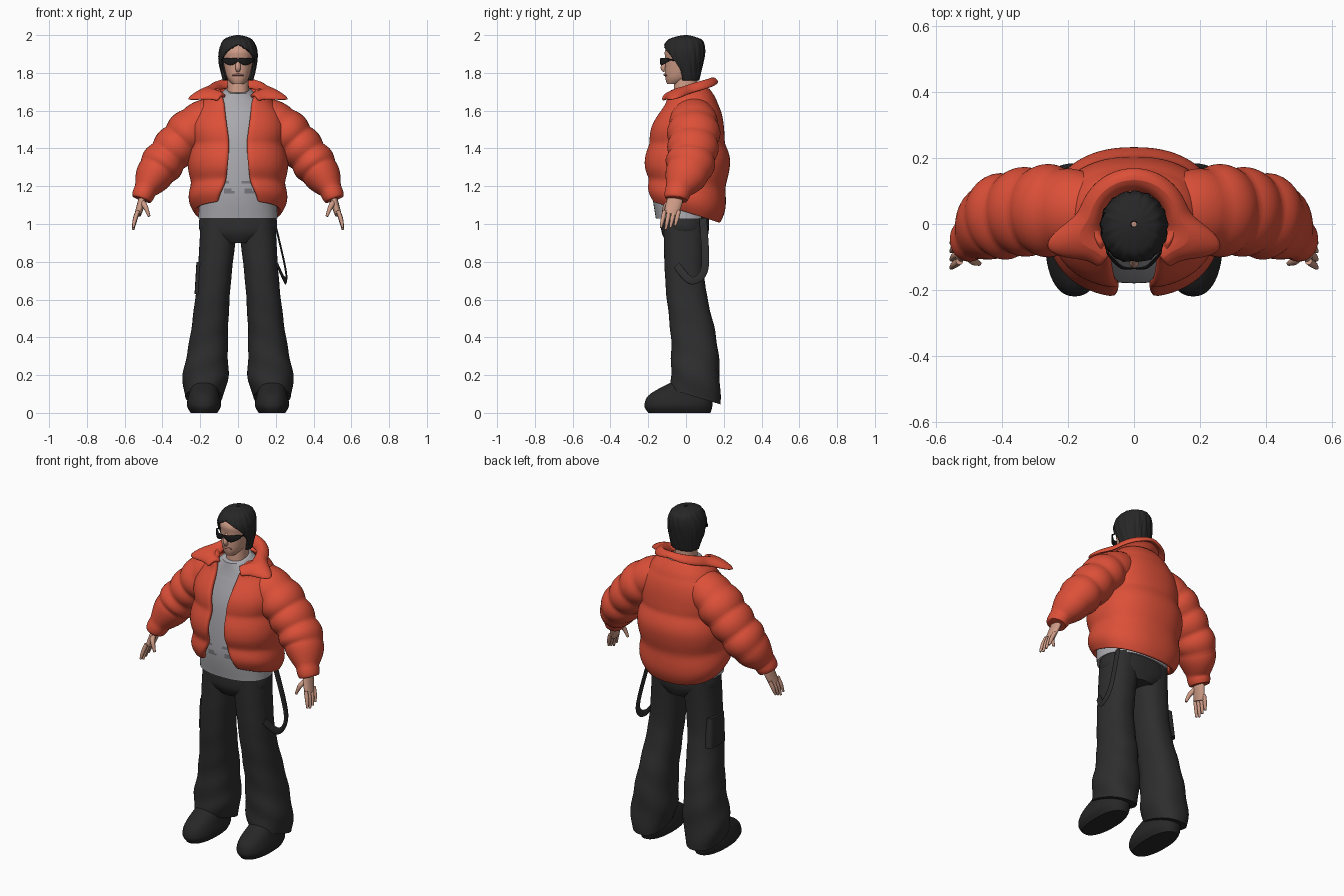
import bpy, bmesh, math
from mathutils import Vector

default_cube = bpy.data.objects.get("Cube")
if default_cube:
    bpy.data.objects.remove(default_cube, do_unlink=True)


def make_material(name, red, green, blue):
    mat = bpy.data.materials.new(name)
    mat.use_nodes = True
    mat.diffuse_color = (red, green, blue, 1)
    bsdf = mat.node_tree.nodes["Principled BSDF"]
    bsdf.inputs["Base Color"].default_value = (red, green, blue, 1)
    return mat


ORANGE = make_material("jacket orange", .72, .08, .04)
GREY = make_material("shirt grey", .4, .4, .43)
SMUDGE = make_material("shirt print grey", .2, .2, .22)
CHARCOAL = make_material("trouser charcoal", .027, .027, .027)
BLACK = make_material("hair and shoe black", .02, .02, .02)
SKIN = make_material("skin", .62, .33, .24)
LIP = make_material("lip", .42, .18, .14)
LENS = make_material("glasses black", .01, .01, .01)


def interpolate(rows, steps):
    """Catmull-Rom through rows of equal length."""
    out = []
    for i, (p, q) in enumerate(zip(rows, rows[1:])):
        before, after = rows[max(i - 1, 0)], rows[min(i + 2, len(rows) - 1)]
        for s in range(steps):
            t = s / steps
            out.append([
                b + t / 2 * (c - a + t * (2 * a - 5 * b + 4 * c - d + t * (3 * (b - c) + d - a)))
                for a, b, c, d in zip(before, p, q, after)])
    out.append(list(rows[-1]))
    return out


def skin_rings(name, rings, mat, closed=True, mirror=False, thickness=0, offset=-1, subdivide=0):
    """Join rings of points with quads and make the object."""
    bm = bmesh.new()
    loops = [[bm.verts.new(p) for p in ring] for ring in rings]
    count = len(loops[0])
    for low, high in zip(loops, loops[1:]):
        for i in range(count if closed else count - 1):
            j = (i + 1) % count
            bm.faces.new((low[i], low[j], high[j], high[i]))
    if closed:
        bm.faces.new(loops[0])
        bm.faces.new(loops[-1])
        bmesh.ops.recalc_face_normals(bm, faces=bm.faces)
    else:
        bmesh.ops.remove_doubles(bm, verts=bm.verts, dist=.0005)
    mesh = bpy.data.meshes.new(name)
    bm.to_mesh(mesh)
    bm.free()
    mesh.materials.append(mat)
    obj = bpy.data.objects.new(name, mesh)
    bpy.context.collection.objects.link(obj)
    bpy.ops.object.select_all(action='DESELECT')
    bpy.context.view_layer.objects.active = obj
    obj.select_set(True)
    bpy.ops.object.shade_smooth_by_angle(angle=math.radians(50))
    if mirror:
        obj.modifiers.new("Mirror", 'MIRROR')
    if thickness:
        solidify = obj.modifiers.new("Solidify", 'SOLIDIFY')
        solidify.thickness, solidify.offset = thickness, offset
    if subdivide:
        subsurf = obj.modifiers.new("Subdivision", 'SUBSURF')
        subsurf.levels = subsurf.render_levels = subdivide
    return obj


def zero(z):
    return 0


def loft(name, rows, mat, seg=48, steps=8, power=2.3, centre=zero, tilt=zero,
         gap=None, ripple=None, **options):
    """Rows: height, half width, front y, back y. A gap leaves the front open."""
    rings = []
    for z, rx, front, back in interpolate(rows, steps):
        start = math.asin(min(.95, max(0, gap(z)) / rx) ** (power / 2)) if gap else 0
        ring = []
        for i in range(seg + 1 if gap else seg):
            a = start - math.pi / 2 + (math.tau - 2 * start) * i / seg
            k = ripple(a, z) if ripple else 1
            c, s = [k * math.copysign(abs(v) ** (2 / power), v) for v in (math.cos(a), math.sin(a))]
            y = (front + back) / 2 + s * (back - front) / 2
            ring.append((centre(z) + c * rx, y, z - tilt(z) * y))
        rings.append(ring)
    return skin_rings(name, rings, mat, closed=not gap, **options)


def tube(name, path, mat, ref=(0, 1, 0), flat=1, puff=0, seg=20, steps=8, **options):
    """Path: x, y, z, radius; flat scales the radius along ref."""
    path = interpolate(path, steps)
    centres = [Vector(p[:3]) for p in path]
    rings = []
    for i, (centre, p) in enumerate(zip(centres, path)):
        tangent = (centres[min(i + 1, len(path) - 1)] - centres[max(i - 1, 0)]).normalized()
        u = Vector(ref)
        u = (u - tangent * u.dot(tangent)).normalized()
        v = tangent.cross(u)
        radius = p[3] * (1 + puff * abs(math.sin(math.pi * i / steps)))
        angles = [math.tau * k / seg for k in range(seg)]
        rings.append([centre + radius * (u * flat * math.cos(a) + v * math.sin(a)) for a in angles])
    return skin_rings(name, rings, mat, **options)


# Shoes
loft("shoes", [(0, .07, -.2, .13), (.04, .09, -.22, .14), (.1, .08, -.19, .14), (.17, .06, -.06, .12)],
     BLACK, centre=lambda z: .18, mirror=True)

# Trousers, flared and longer at the heel
loft("trouser_legs", [(1.04, .1, -.12, .11), (.7, .09, -.11, .1), (.4, .1, -.08, .16),
                      (.2, .12, -.08, .18), (.1, .1, -.08, .18)],
     CHARCOAL, centre=lambda z: .19 - .09 * z, tilt=lambda z: 1.5 * max(0, .3 - z),
     ripple=lambda a, z: 1 + .03 * max(0, 1 - z) * math.sin(38 * z + 2 * a), mirror=True)
loft("trouser_hips", [(1.06, .2, -.13, .12), (.96, .2, -.13, .12), (.9, .1, -.1, .1)], CHARCOAL)

# Cargo pocket on the right thigh
loft("cargo_pocket", [(.63, .03, -.06, .09), (.8, .02, -.06, .07)], CHARCOAL,
     power=4, centre=lambda z: -.2)

# Hanging strap at the left hip
tube("hanging_strap", [(.19, .09, 1.03, .02), (.25, .1, .77, .02), (.25, .03, .7, .02),
                       (.21, -.05, .78, .02)], CHARCOAL, ref=(1, 0, 0), flat=.25)

# Shirt with a smudged print on the belly
shirt = loft("shirt", [(1.03, .21, -.16, .13), (1.2, .2, -.18, .14), (1.45, .19, -.16, .14),
                       (1.62, .15, -.11, .12), (1.71, .07, -.09, .07)],
             GREY, seg=96, steps=16, tilt=lambda z: 2 * min(0, 1.6 - z))
shirt.data.materials.append(SMUDGE)
for face in shirt.data.polygons:
    x, y, z = face.center
    if y < -.1 and abs(x) < .09 and 1.13 < z < 1.26:
        face.material_index = int(math.sin(55 * x + 20 * z) + math.sin(130 * z) > .9)

# Puffer jacket body, quilted in bands and open at the front
loft("jacket_body", [(1.06, .23, -.19, .18), (1.15, .26, -.21, .21), (1.35, .26, -.22, .23),
                     (1.5, .25, -.19, .2), (1.63, .21, -.13, .18), (1.72, .12, -.1, .12)],
     ORANGE, gap=lambda z: .05 + .5 * (z - 1.4) ** 2, tilt=lambda z: 1.3 * max(0, 1.3 - z),
     ripple=lambda a, z: .94 + .08 * abs(math.sin(15 * z + .6)), thickness=.03, subdivide=1)

# Quilted sleeves, puffed between the path points, ending in cuffs
tube("jacket_sleeves", [(.1, .04, 1.6, .08), (.22, .04, 1.52, .11), (.3, .04, 1.44, .11),
                        (.37, .03, 1.36, .105), (.43, .01, 1.28, .1), (.49, -.04, 1.18, .06),
                        (.51, -.05, 1.13, .05)],
     ORANGE, flat=1.15, puff=.1, seg=36, mirror=True)

# Wide collar: inner edge, crest and outer edge, from pointed lapel to back
collar = [[], [], []]
for i in range(17):
    s = i / 16
    a = -.9 + s * (math.pi / 2 + .9)
    lift = math.sin(s * math.pi / 2)
    point = math.exp(-((a + .26) / .25) ** 2)
    profile = ((.1, 1.67 + .05 * lift), (.135 + .03 * point, 1.69 + .09 * lift),
               (.17 + .12 * point, 1.65 + .1 * s - .02 * point))
    for row, (radius, z) in zip(collar, profile):
        row.append((radius * math.cos(a), radius * math.sin(a), z))
skin_rings("jacket_collar", collar, ORANGE, closed=False, mirror=True,
           thickness=.025, offset=0, subdivide=2)

# Hands
tube("palms", [(.5, -.05, 1.17, .015), (.51, -.06, 1.12, .02), (.53, -.08, 1.05, .018)],
     SKIN, flat=2.1, mirror=True)
for i, finger in enumerate(("index", "middle", "ring", "little")):
    y = -.113 + .025 * i
    tip = .97 + .01 * abs(i - 1)
    tube(finger + "_fingers", [(.53, y, 1.07, .011), (.545, y - .01, (tip + 1.07) / 2, .011),
                               (.555, y - .02, tip, .006)], SKIN, mirror=True)
tube("thumbs", [(.51, -.08, 1.12, .015), (.49, -.11, 1.09, .013), (.47, -.12, 1.04, .007)],
     SKIN, mirror=True)

# Neck and head
loft("neck", [(1.62, .06, -.07, .06), (1.8, .055, -.06, .06)], SKIN)
loft("head", [(1.74, .03, -.1, -.03), (1.78, .06, -.11, .04), (1.87, .08, -.11, .08),
              (1.92, .08, -.11, .08), (1.97, .05, -.07, .06)], SKIN, power=2.1)
tube("nose", [(0, -.1, 1.88, .008), (0, -.12, 1.83, .014), (0, -.11, 1.81, .01)], SKIN)
tube("lips", [(-.03, -.1, 1.787, .003), (0, -.113, 1.79, .006), (.03, -.1, 1.787, .003)], LIP)

# Parted hair with strand grooves
loft("hair", [(1.76, .08, -.06, .07), (1.85, .1, -.1, .09), (1.92, .1, -.12, .1),
              (1.97, .08, -.1, .09), (1.99, .05, -.06, .05), (2, .01, -.01, .01)],
     BLACK, seg=96, power=2.1, gap=lambda z: .09 * (1 - ((z - 1.8) / .15) ** 4), thickness=.012,
     ripple=lambda a, z: 1 + .018 * math.sin(17 * a + 30 * z) + .01 * math.sin(29 * a))

# Wraparound sunglasses
tube("glasses_lenses", [(0, -.135, 1.87, .008), (.04, -.13, 1.86, .02), (.08, -.09, 1.87, .01)],
     LENS, flat=.25, mirror=True)
tube("glasses_temples", [(.08, -.09, 1.87, .004), (.09, .02, 1.86, .004)],
     LENS, ref=(0, 0, 1), mirror=True)
